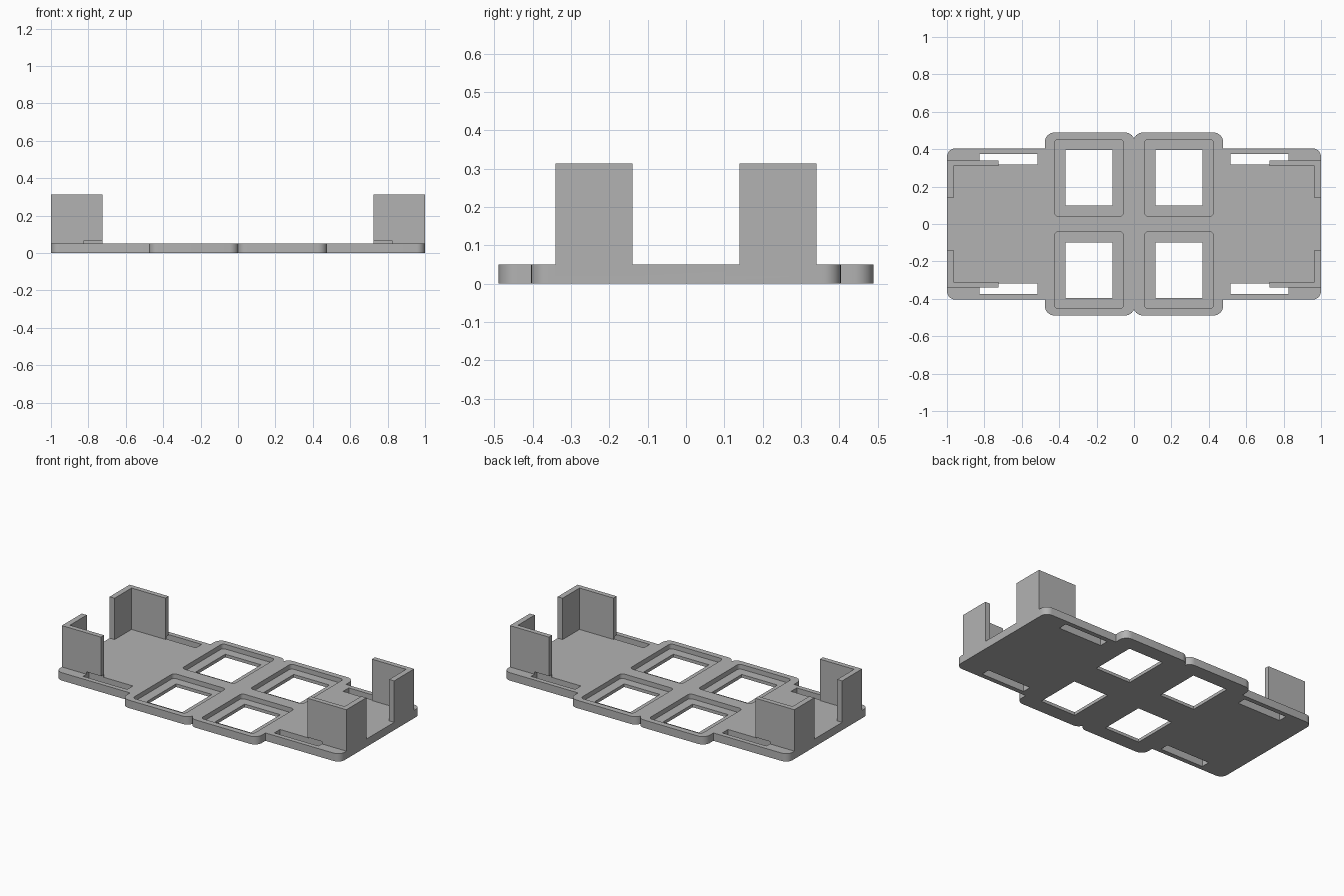
import bpy
import bmesh
import math

if "Cube" in bpy.data.objects:
    bpy.data.objects.remove(bpy.data.objects["Cube"], do_unlink=True)

grey = bpy.data.materials.new("plain grey")
grey.use_nodes = True
colour = (0.45, 0.45, 0.45, 1)
grey.diffuse_color = colour
grey.node_tree.nodes["Principled BSDF"].inputs["Base Color"].default_value = colour

TOP = 0.05
SIGNS = (-1, 1)


def slab(name, x, y, z, radius=0.0, segments=8):
    """Box between (low, high) limits, with rounded vertical corners."""
    x, y = sorted(x), sorted(y)
    bm = bmesh.new()
    points = []
    for i, (sx, sy) in enumerate(((1, 1), (-1, 1), (-1, -1), (1, -1))):
        px = x[sx > 0] - sx * radius
        py = y[sy > 0] - sy * radius
        steps = segments if radius else 0
        for k in range(steps + 1):
            a = (i + k / max(steps, 1)) * math.pi / 2
            points.append((px + radius * math.cos(a), py + radius * math.sin(a), z[0]))
    face = bm.faces.new([bm.verts.new(p) for p in points])
    side = bmesh.ops.extrude_face_region(bm, geom=[face])["geom"]
    top = [g for g in side if isinstance(g, bmesh.types.BMVert)]
    bmesh.ops.translate(bm, verts=top, vec=(0, 0, z[1] - z[0]))
    bmesh.ops.recalc_face_normals(bm, faces=bm.faces)
    mesh = bpy.data.meshes.new(name)
    bm.to_mesh(mesh)
    bm.free()
    mesh.materials.append(grey)
    obj = bpy.data.objects.new(name, mesh)
    bpy.context.collection.objects.link(obj)
    return obj


def combine(target, tool, operation):
    """Apply an exact boolean and discard the tool."""
    mod = target.modifiers.new(operation, "BOOLEAN")
    mod.operation = operation
    mod.solver = "EXACT"
    mod.object = tool
    bpy.context.view_layer.update()
    graph = bpy.context.evaluated_depsgraph_get()
    mesh = bpy.data.meshes.new_from_object(target.evaluated_get(graph))
    target.modifiers.clear()
    target.data = mesh
    bpy.data.objects.remove(tool, do_unlink=True)


# Base plate with two wider rounded pads in the middle
tray = slab("tray", (-1, 1), (-0.404, 0.404), (0, TOP), 0.045)
for s in SIGNS:
    pad = slab("pad", (-s * 0.003, s * 0.476), (-0.489, 0.489), (0, TOP), 0.05)
    combine(tray, pad, "UNION")

# Upright L-shaped corner walls
for sx in SIGNS:
    for sy in SIGNS:
        long_wall = slab("long_wall", (sx * 0.725, sx), (sy * 0.309, sy * 0.34), (0.02, 0.313))
        end_wall = slab("end_wall", (sx * 0.965, sx), (sy * 0.14, sy * 0.34), (0.02, 0.313))
        combine(long_wall, end_wall, "UNION")
        combine(tray, long_wall, "UNION")

# Recessed windows and strap slots, the slots notching the walls
for sx in SIGNS:
    for sy in SIGNS:
        cutters = (
            slab("pocket", (sx * 0.056, sx * 0.425), (sy * 0.041, sy * 0.453), (0.02, 0.1), 0.022),
            slab("window", (sx * 0.115, sx * 0.366), (sy * 0.098, sy * 0.395), (-0.1, 0.1)),
            slab("slot", (sx * 0.517, sx * 0.827), (sy * 0.317, sy * 0.374), (-0.1, 0.065)),
        )
        for cutter in cutters:
            combine(tray, cutter, "DIFFERENCE")

bpy.ops.object.select_all(action="DESELECT")
tray.select_set(True)
bpy.context.view_layer.objects.active = tray
bpy.ops.object.shade_smooth_by_angle(angle=math.radians(30))
